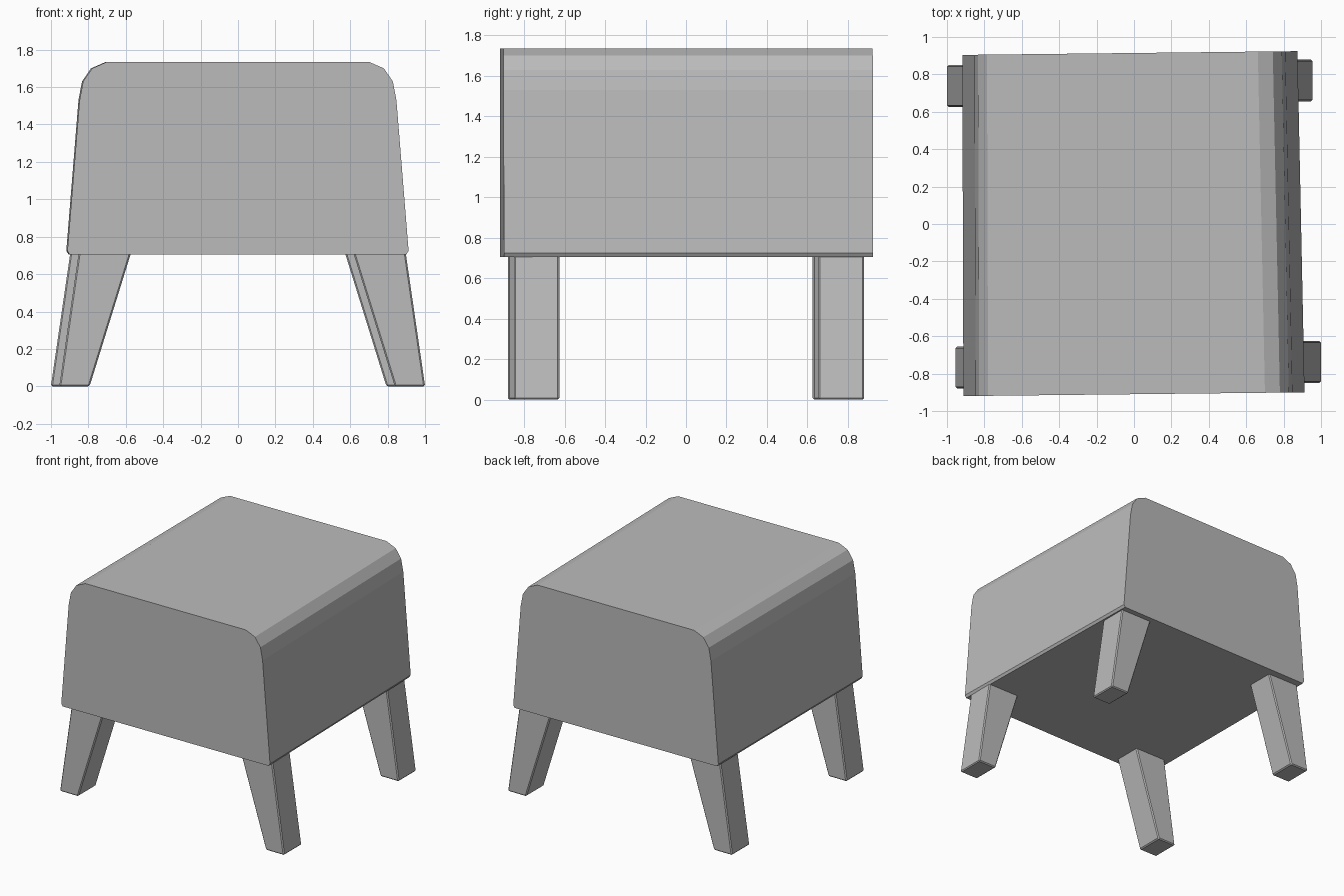
import bpy
import bmesh

cube = bpy.data.objects.get("Cube")
if cube:
    bpy.data.objects.remove(cube)

grey = bpy.data.materials.new("plain_grey")
grey.use_nodes = True
colour = (0.5, 0.5, 0.5, 1)
grey.diffuse_color = colour
grey.node_tree.nodes["Principled BSDF"].inputs["Base Color"].default_value = colour


def loft(name, ring_a, ring_b, bevel=0):
    """Join two matching rings of points into a closed solid."""
    bm = bmesh.new()
    a = [bm.verts.new(p) for p in ring_a]
    b = [bm.verts.new(p) for p in ring_b]
    bm.faces.new(a)
    bm.faces.new(b[::-1])
    for i in range(len(a)):
        j = (i + 1) % len(a)
        bm.faces.new((a[j], a[i], b[i], b[j]))
    bmesh.ops.recalc_face_normals(bm, faces=bm.faces[:])
    mesh = bpy.data.meshes.new(name)
    bm.to_mesh(mesh)
    bm.free()
    mesh.materials.append(grey)
    obj = bpy.data.objects.new(name, mesh)
    bpy.context.collection.objects.link(obj)
    if bevel:
        mod = obj.modifiers.new("soft_edges", 'BEVEL')
        mod.width = bevel
        mod.segments = 1
    return obj


# Cushion: rounded-top outline, right half, mirrored for the left
half = [(0.90, 0.705), (0.912, 0.725), (0.847, 1.53), (0.828, 1.63),
        (0.78, 1.70), (0.70, 1.735)]
outline = half + [(-x, z) for x, z in reversed(half)]


def section(y, left_shift, right_shift):
    return [(x + (right_shift if x > 0 else left_shift), y + 0.011 * x, z)
            for x, z in outline]


loft("cushion", section(-0.91, 0, 0), section(0.914, -0.006, -0.038))

# Legs: splayed and tapered, each pair slightly turned about the centre
for side, side_name in ((1, "left"), (-1, "right")):
    for end, end_name in ((-1, "front"), (1, "back")):
        dx = -0.0225 * end
        yc = 0.7525 * end + 0.0145 * side

        def ring(inner, outer, z):
            return [(side * x + dx, yc + y, z) for x, y in
                    ((inner, -0.112), (outer, -0.112), (outer, 0.112), (inner, 0.112))]

        loft(f"{end_name}_{side_name}_leg", ring(0.816, 0.978, 0),
             ring(0.594, 0.874, 0.715), 0.008)
